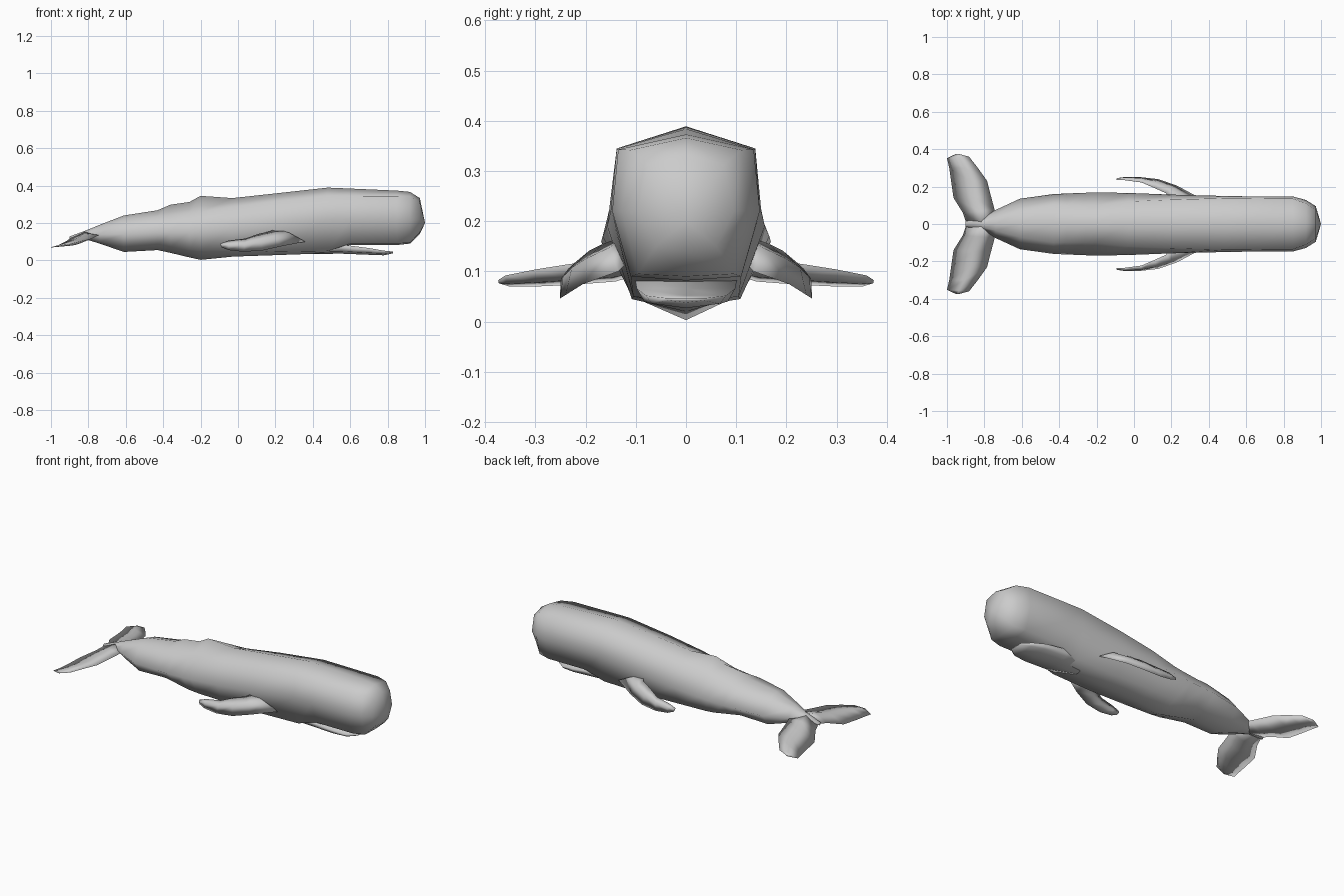
import bpy, bmesh
from mathutils import Vector

grey = bpy.data.materials.new("whale grey")
grey.diffuse_color = (0.6, 0.6, 0.6, 1)


def loft(name, rings, mirror=False, nose=None):
    """Skin closed rings of points, cap the ends, optionally close to a nose point."""
    bm = bmesh.new()
    vr = [[bm.verts.new(p) for p in r] for r in rings]
    n = len(rings[0])
    for a, b in zip(vr, vr[1:]):
        for i in range(n):
            j = (i + 1) % n
            bm.faces.new((a[i], a[j], b[j], b[i]))
    bm.faces.new(vr[0])
    if nose:
        tip = bm.verts.new(nose)
        for i in range(n):
            bm.faces.new((vr[-1][i], vr[-1][(i + 1) % n], tip))
    else:
        bm.faces.new(vr[-1])
    bmesh.ops.recalc_face_normals(bm, faces=bm.faces)
    for f in bm.faces:
        f.smooth = True
    me = bpy.data.meshes.new(name)
    bm.to_mesh(me)
    bm.free()
    me.materials.append(grey)
    ob = bpy.data.objects.new(name, me)
    bpy.context.collection.objects.link(ob)
    if mirror:
        m = ob.modifiers.new("mirror", 'MIRROR')
        m.use_axis = (False, True, False)
        m.use_mirror_merge = False
    return ob


def body_ring(x, zt, ws, zs, w, zm, wl, zl, zb):
    """Eight-sided section: ridge, shoulders, flanks, lower corners, keel."""
    return [(x, 0, zt), (x, ws, zs), (x, w, zm), (x, wl, zl), (x, 0, zb),
            (x, -wl, zl), (x, -w, zm), (x, -ws, zs)]


def blade_ring(a, b, t, direction):
    """Four-sided thin section between edge points a and b, thickness t."""
    a, b = Vector(a), Vector(b)
    off = Vector(direction).normalized() * t / 2
    mid = a.lerp(b, 0.45)
    return [a, mid + off, b, mid - off]


# Body and head: x, ridge z, shoulder y z, flank y z, lower corner y z, keel z
stations = [
    (-0.90, .128, .010, .125, .015, .12, .010, .115, .11),
    (-0.80, .165, .020, .155, .035, .14, .020, .12, .108),
    (-0.74, .190, .035, .180, .075, .14, .040, .10, .09),
    (-0.61, .240, .070, .220, .135, .14, .080, .07, .045),
    (-0.43, .268, .100, .235, .160, .15, .090, .08, .055),
    (-0.36, .298, .098, .240, .163, .15, .094, .07, .040),
    (-0.26, .312, .098, .252, .167, .155, .10, .055, .016),
    (-0.20, .345, .100, .260, .169, .16, .100, .05, .003),
    (-0.03, .333, .120, .285, .166, .17, .108, .05, .020),
    (0.20, .358, .130, .315, .157, .19, .108, .045, .028),
    (0.48, .389, .138, .345, .150, .22, .105, .05, .038),
    (0.60, .384, .138, .344, .148, .22, .110, .09, .083),
    (0.85, .373, .135, .343, .147, .22, .110, .09, .082),
    (0.92, .366, .110, .342, .128, .22, .095, .095, .09),
    (0.972, .333, .075, .312, .095, .22, .060, .15, .14),
]
loft("body", [body_ring(*s) for s in stations], nose=(1.0, 0, .2))

# Lower jaw: x, half width, top z, bottom z, keel z
jaw = [(0.40, .095, .085, .050, .034), (0.55, .102, .085, .048, .036),
       (0.70, .098, .066, .040, .030), (0.78, .080, .052, .036, .027),
       (0.83, .040, .047, .042, .038)]
loft("lower_jaw", [[(x, w, zt), (x, w * .85, zl), (x, 0, zb), (x, -w * .85, zl),
                    (x, -w, zt), (x, 0, zt)] for x, w, zt, zl, zb in jaw])

# Flippers: upper edge, lower edge, thickness
flipper = [((.20, .125, .17), (.36, .135, .10), .05),
           ((.17, .165, .155), (.23, .205, .075), .035),
           ((.11, .192, .142), (.13, .240, .053), .03),
           ((.04, .222, .117), (.03, .251, .046), .022),
           ((-.05, .234, .106), (-.05, .251, .055), .016),
           ((-.095, .236, .090), (-.088, .246, .070), .008)]
loft("flippers", [blade_ring(a, b, t, (0.1, 1, .4)) for a, b, t in flipper], mirror=True)

# Tail flukes: leading edge, trailing edge, thickness
fluke = [((-.74, .0, .145), (-.895, .0, .120), .045),
         ((-.745, .075, .135), (-.915, .06, .105), .04),
         ((-.765, .15, .125), (-.965, .14, .080), .034),
         ((-.785, .23, .115), (-.978, .23, .073), .028),
         ((-.835, .30, .104), (-.988, .30, .070), .022),
         ((-.882, .36, .092), (-1.0, .352, .070), .014),
         ((-.935, .374, .082), (-.955, .373, .077), .006)]
loft("tail_flukes", [blade_ring(a, b, t, (-.2, 0, 1)) for a, b, t in fluke], mirror=True)
